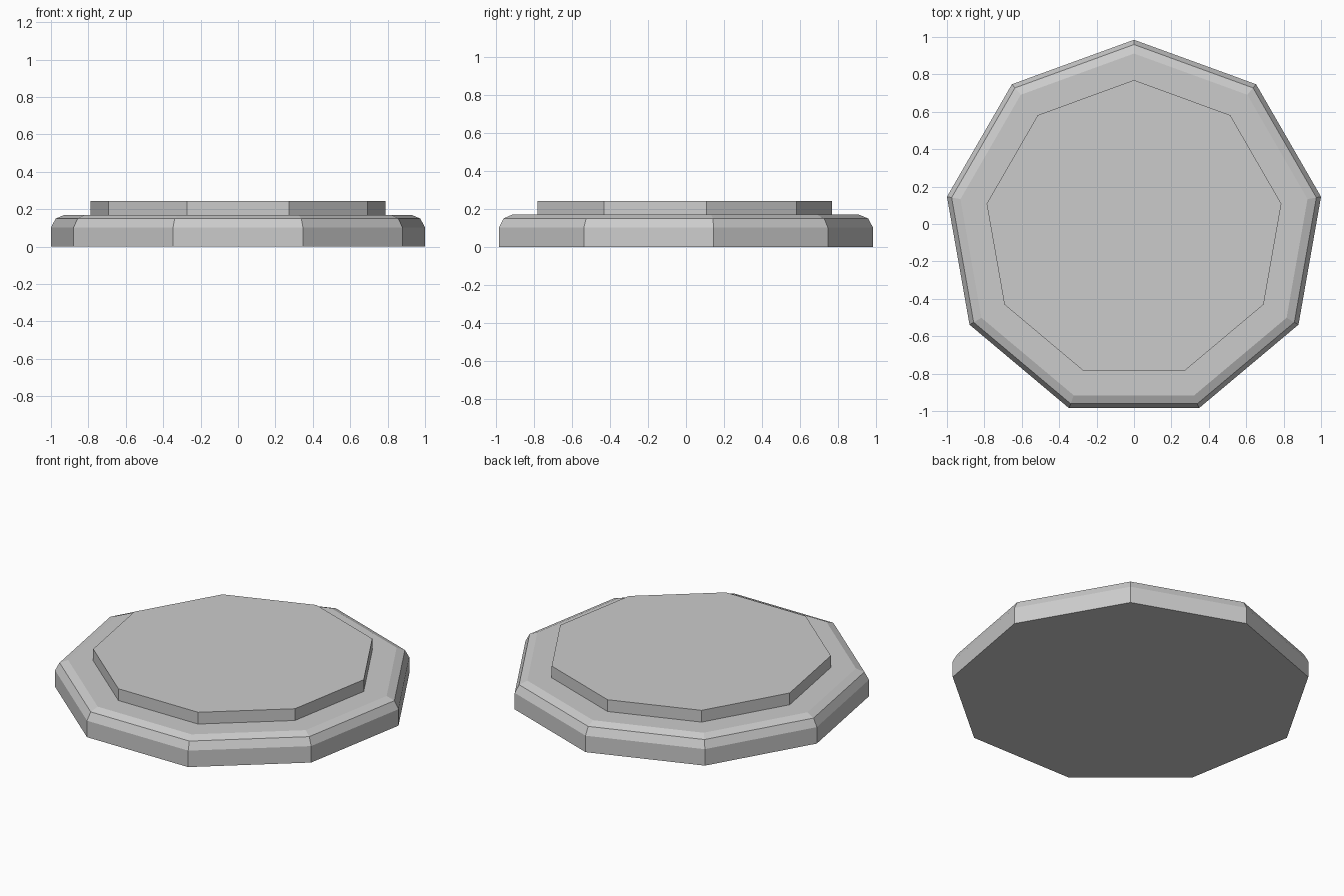
import bpy, bmesh
from math import sin, cos, tau

if "Cube" in bpy.data.objects:
    bpy.data.objects.remove(bpy.data.objects["Cube"])

SIDES = 9
Y_OFFSET = -0.0306  # centres the odd-sided outline on y = 0


def nonagon_stack(name, profile):
    """Closed solid from (radius, z) rings, one corner pointing to +y."""
    bm = bmesh.new()
    rings = [[bm.verts.new((r * sin(i * tau / SIDES),
                            r * cos(i * tau / SIDES) + Y_OFFSET, z))
              for i in range(SIDES)] for r, z in profile]
    for low, high in zip(rings, rings[1:]):
        for i in range(SIDES):
            j = (i + 1) % SIDES
            bm.faces.new((low[i], low[j], high[j], high[i]))
    bm.faces.new(rings[0])
    bm.faces.new(rings[-1])
    bmesh.ops.recalc_face_normals(bm, faces=bm.faces)
    mesh = bpy.data.meshes.new(name)
    bm.to_mesh(mesh)
    bm.free()
    obj = bpy.data.objects.new(name, mesh)
    bpy.context.collection.objects.link(obj)
    return obj


# Wide base with a two-step bevelled rim
nonagon_stack("base_slab", [(1.0154, 0), (1.0154, 0.102), (0.99, 0.15), (0.942, 0.17)])

# Raised platform, sunk slightly into the base
nonagon_stack("top_platform", [(0.8, 0.15), (0.8, 0.243)])
